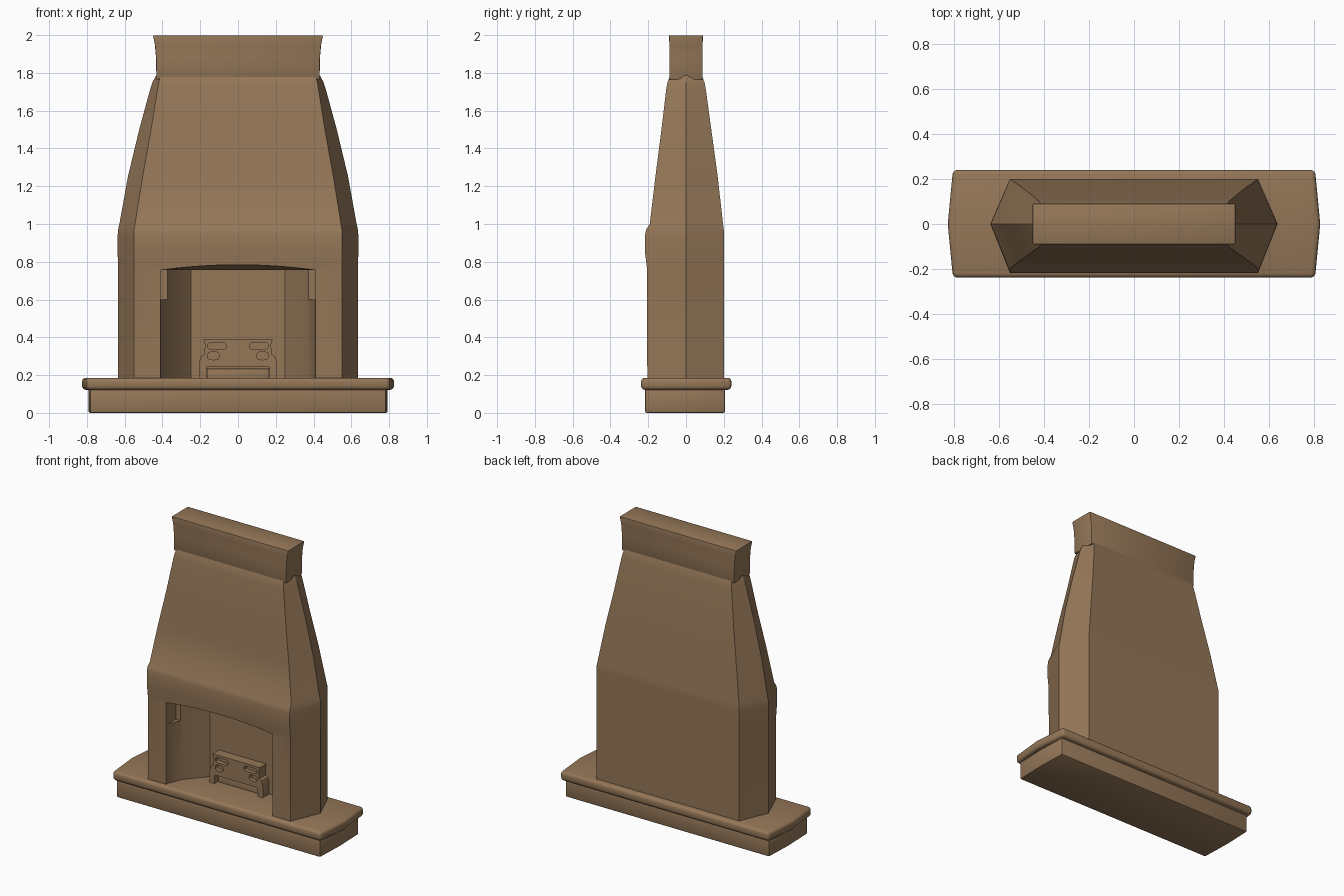
import bpy, bmesh, math

old = bpy.data.objects.get("Cube")
if old:
    bpy.data.objects.remove(old, do_unlink=True)

clay = bpy.data.materials.new("brown_clay")
clay.use_nodes = True
COLOUR = (0.3, 0.185, 0.098, 1)
clay.diffuse_color = COLOUR
bsdf = clay.node_tree.nodes["Principled BSDF"]
bsdf.inputs["Base Color"].default_value = COLOUR
bsdf.inputs["Roughness"].default_value = 0.8


def loft(name, rings):
    """Closed skin through matching rings of points."""
    bm = bmesh.new()
    loops = [[bm.verts.new(p) for p in ring] for ring in rings]
    n = len(loops[0])
    for a, b in zip(loops, loops[1:]):
        for i in range(n):
            j = (i + 1) % n
            bm.faces.new((a[i], a[j], b[j], b[i]))
    bm.faces.new(loops[0][::-1])
    bm.faces.new(loops[-1])
    bmesh.ops.recalc_face_normals(bm, faces=bm.faces)
    mesh = bpy.data.meshes.new(name)
    bm.to_mesh(mesh)
    bm.free()
    mesh.materials.append(clay)
    obj = bpy.data.objects.new(name, mesh)
    bpy.context.collection.objects.link(obj)
    return obj


def activate(obj):
    bpy.ops.object.select_all(action='DESELECT')
    obj.select_set(True)
    bpy.context.view_layer.objects.active = obj


def cut(obj, cutter):
    activate(obj)
    mod = obj.modifiers.new("cut", 'BOOLEAN')
    mod.operation = 'DIFFERENCE'
    mod.solver = 'EXACT'
    mod.object = cutter
    bpy.ops.object.modifier_apply(modifier=mod.name)
    bpy.data.objects.remove(cutter, do_unlink=True)


def finish(obj, bevel=0.0, segments=2, angle=40):
    activate(obj)
    if bevel:
        mod = obj.modifiers.new("soft_edges", 'BEVEL')
        mod.width = bevel
        mod.segments = segments
        mod.limit_method = 'ANGLE'
        mod.angle_limit = math.radians(30)
        bpy.ops.object.modifier_apply(modifier=mod.name)
    bpy.ops.object.shade_smooth_by_angle(angle=math.radians(angle))


def hexagon(z, corner, middle, front, back):
    """Plan outline whose two ends come to a shallow point."""
    return [(-corner, front, z), (corner, front, z), (middle, 0, z),
            (corner, back, z), (-corner, back, z), (-middle, 0, z)]


def mirrored(half):
    """Complete a half outline (x, v) across x = 0."""
    return half + [(-x, v) for x, v in reversed(half)]


def prism_y(name, outline, front, back):
    return loft(name, [[(x, y, z) for x, z in outline] for y in (front, back)])


# Hearth plinth and overhanging slab
finish(loft("hearth_plinth", [hexagon(z, 0.785, 0.792, -0.217, 0.207)
                              for z in (0, 0.14)]), 0.01)
finish(loft("hearth_slab", [hexagon(z, 0.803, 0.826, -0.238, 0.24)
                            for z in (0.122, 0.186)]), 0.02, 3)

# Chimney breast with rounded lintel and tapering hood
body = loft("chimney_breast", [hexagon(*r) for r in (
    (0.16, 0.55, 0.635, -0.205, 0.2),
    (0.76, 0.55, 0.635, -0.206, 0.2),
    (0.84, 0.55, 0.637, -0.216, 0.2),
    (0.94, 0.55, 0.637, -0.217, 0.2),
    (0.97, 0.55, 0.635, -0.211, 0.2),
    (1.0, 0.545, 0.628, -0.192, 0.196),
    (1.25, 0.505, 0.583, -0.162, 0.168),
    (1.5, 0.46, 0.523, -0.13, 0.134),
    (1.72, 0.425, 0.463, -0.104, 0.104),
    (1.75, 0.42, 0.453, -0.098, 0.098),
    (1.785, 0.41, 0.435, -0.085, 0.085))])

# Firebox with splayed sides and a slightly arched mouth
plan = mirrored([(0.41, -0.4), (0.41, -0.19), (0.37, -0.09), (0.25, 0.05)])
cut(body, loft("firebox_cutter", [[(x, y, z) for x, y in plan]
                                  for z in (0.1, 0.757)]))
xs = [0.409 * (1 - i / 6) for i in range(13)]
mouth = [[(-0.409, y, 0.6), (0.409, y, 0.6)] +
         [(x, y, 0.756 + rise * (1 - (x / 0.409) ** 2)) for x in xs]
         for y, rise in ((-0.35, 0.028), (-0.2, 0.028), (-0.1, 0.0005))]
cut(body, loft("mouth_cutter", mouth))
finish(body, angle=32)

# Chimney top, flaring gently upward
finish(loft("chimney_top", [
    [(-w, -d, z), (w, -d, z), (w, d, z), (-w, d, z)]
    for z, w, d in ((1.765, 0.432, 0.088), (1.88, 0.434, 0.088),
                    (1.95, 0.44, 0.088), (1.998, 0.45, 0.09))]), 0.004)

# Fire grate with legs, a lower gap and four openings
half = [(0.168, 0.17), (0.205, 0.17), (0.205, 0.27), (0.195, 0.3),
        (0.178, 0.31), (0.175, 0.36), (0.183, 0.39)]
grate = prism_y("fire_grate", half + [(-x, z) for x, z in reversed(half)]
                + [(-0.165, 0.245), (0.165, 0.245)], -0.02, 0.07)
for side in (-1, 1):
    for cx, cz, rx, rz in ((0.11, 0.355, 0.05, 0.019),
                           (0.13, 0.302, 0.03, 0.021)):
        ring = []
        for k in range(16):
            c, s = math.cos(k * math.pi / 8), math.sin(k * math.pi / 8)
            ring.append((side * cx + rx * math.copysign(abs(c) ** 0.6, c),
                         cz + rz * math.copysign(abs(s) ** 0.6, s)))
        cut(grate, prism_y("hole_cutter", ring, -0.1, 0.01))
finish(grate)

# Ash bar across the lower gap
finish(prism_y("ash_bar", mirrored([(0.165, 0.17), (0.165, 0.235)]),
               0.015, 0.07), 0.005)
